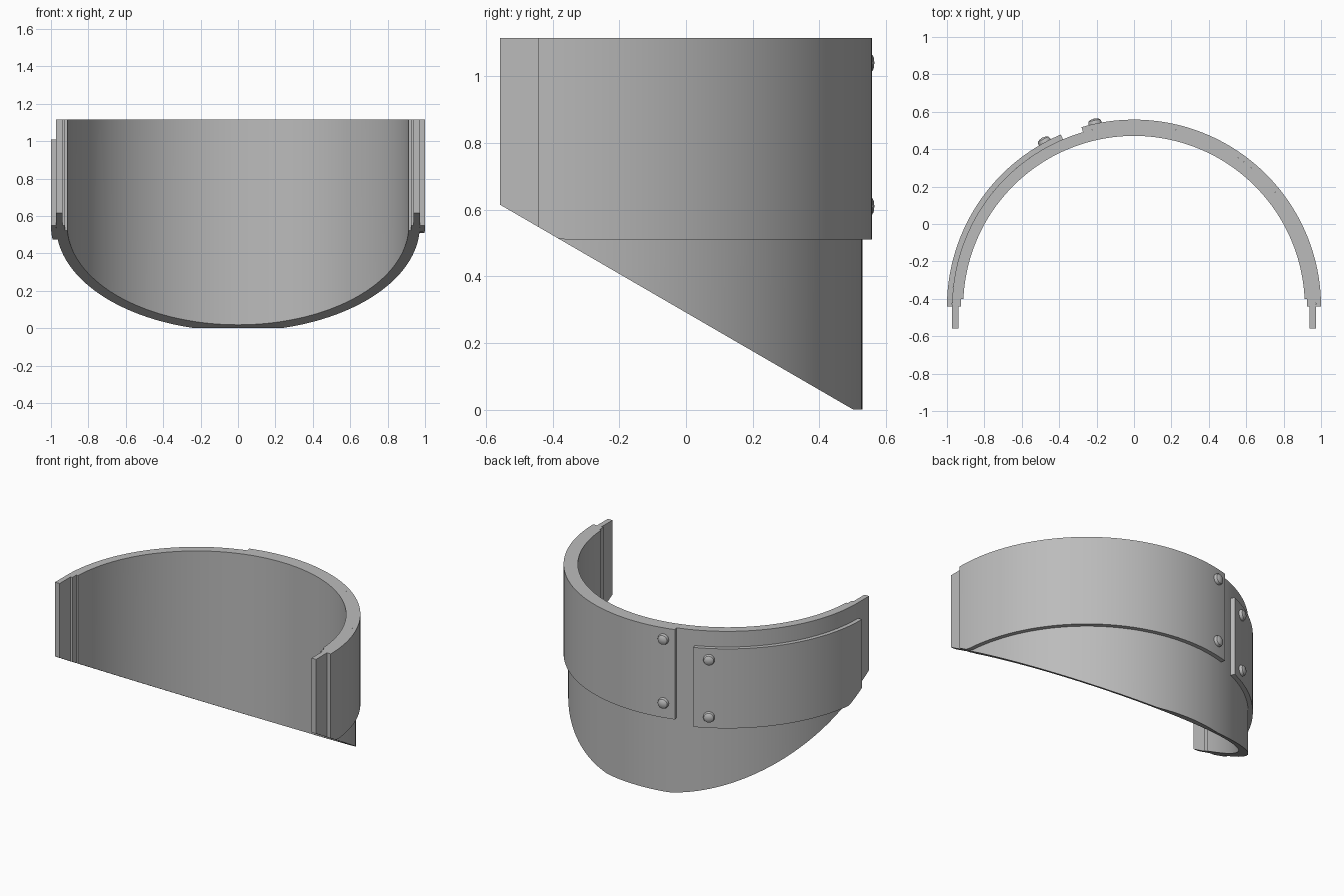
import bpy, bmesh
from math import cos, sin, pi, radians
from mathutils import Matrix, Vector

cube = bpy.data.objects.get("Cube")
if cube:
    bpy.data.objects.remove(cube)

CY = -0.442          # centre of the arcs
TOP = 1.115
R_IN, R_BASE, R_OUT = 0.913, 0.972, 1.0

metal = bpy.data.materials.new("grey metal")
metal.use_nodes = True
grey = (0.5, 0.5, 0.5, 1)
metal.diffuse_color = grey
metal.node_tree.nodes["Principled BSDF"].inputs["Base Color"].default_value = grey


def slope(y):
    """Height of the slanted lower cut."""
    return 0.615 - 0.58 * (y + 0.558)


def polar(r, a):
    return (r * cos(a), CY + r * sin(a))


def arc(r0, r1, a0, a1, n):
    """Pairs of inner and outer points along an arc, angles in degrees."""
    angles = [radians(a0 + (a1 - a0) * i / n) for i in range(n + 1)]
    return [(polar(r0, a), polar(r1, a)) for a in angles]


def finish(bm, name):
    bmesh.ops.remove_doubles(bm, verts=bm.verts, dist=1e-5)
    bmesh.ops.recalc_face_normals(bm, faces=bm.faces)
    mesh = bpy.data.meshes.new(name)
    bm.to_mesh(mesh)
    bm.free()
    mesh.materials.append(metal)
    ob = bpy.data.objects.new(name, mesh)
    bpy.context.collection.objects.link(ob)
    bpy.ops.object.select_all(action='DESELECT')
    bpy.context.view_layer.objects.active = ob
    ob.select_set(True)
    bpy.ops.object.shade_smooth_by_angle(angle=radians(30))
    return ob


def wall(name, stations, z0, z1):
    """Upright strip through the stations, trimmed below by the slanted cut."""
    bm = bmesh.new()
    rings = []
    for inner, outer in stations:
        ring = []
        for (x, y), top in ((inner, 0), (outer, 0), (outer, 1), (inner, 1)):
            ring.append(bm.verts.new((x, y, z1 if top else max(z0, slope(y)))))
        rings.append(ring)
    for a, b in zip(rings, rings[1:]):
        for i in range(4):
            j = (i + 1) % 4
            if (a[i].co - b[i].co).length + (a[j].co - b[j].co).length > 1e-5:
                bm.faces.new((a[i], a[j], b[j], b[i]))
    bm.faces.new(rings[0])
    bm.faces.new(rings[-1])
    return finish(bm, name)


# Curved shell with stepped end tabs
step = CY + 0.042
end = [((0.938, -0.558), (0.972, -0.558)),
       ((0.938, CY), (0.972, CY)),
       ((0.924, CY), (0.972, CY)),
       ((0.924, step), polar(R_BASE, radians(2.5))),
       (polar(R_IN, radians(2.64)), polar(R_BASE, radians(2.5)))]
mirrored = [((-i[0], i[1]), (-o[0], o[1])) for i, o in reversed(end)]
wall("shell", end + arc(R_IN, R_BASE, 4, 176, 96) + mirrored, 0, TOP)

# Raised outer band on the left and the lower plate on the right
wall("outer_band", arc(R_BASE, R_OUT, 0, 106.3, 64), 0.51, TOP)
wall("side_plate", arc(R_BASE, R_OUT, 113, 180, 44), 0.475, 1.01)


# Domed rivets beside the gap
def rivet(name, angle, z):
    a = radians(angle)
    profile = [(0.035, -0.006), (0.035, 0.009), (0.031, 0.018), (0.02, 0.025)]
    n = 20
    bm = bmesh.new()
    rings = [[bm.verts.new((r * cos(2 * pi * i / n), r * sin(2 * pi * i / n), h))
              for i in range(n)] for r, h in profile]
    for lo, hi in zip(rings, rings[1:]):
        for i in range(n):
            j = (i + 1) % n
            bm.faces.new((lo[i], lo[j], hi[j], hi[i]))
    tip = bm.verts.new((0, 0, 0.028))
    for i in range(n):
        bm.faces.new((rings[-1][i], rings[-1][(i + 1) % n], tip))
    bm.faces.new(rings[0])
    out = Vector((cos(a), sin(a), 0))
    turn = out.to_track_quat('Z', 'Y').to_matrix().to_4x4()
    x, y = polar(R_OUT, a)
    bm.transform(Matrix.Translation((x, y, z)) @ turn)
    finish(bm, name)


for part, angle, heights in (("band", 102, (0.61, 1.04)), ("plate", 118.5, (0.55, 0.935))):
    for level, z in zip(("lower", "upper"), heights):
        rivet(f"{part}_rivet_{level}", angle, z)
